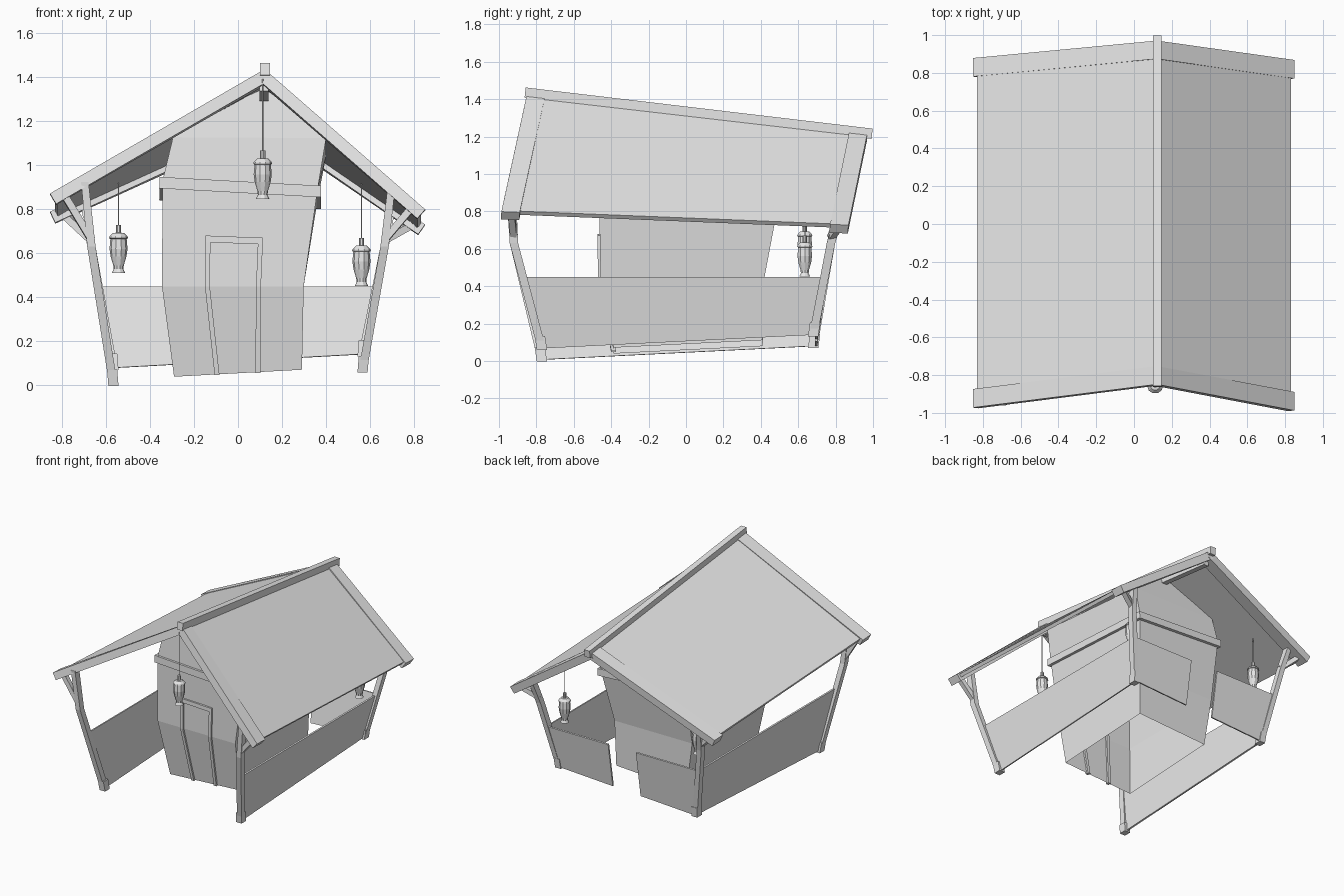
import bpy, bmesh, math
from mathutils import Vector as V

cube = bpy.data.objects.get("Cube")
if cube:
    bpy.data.objects.remove(cube, do_unlink=True)

grey = bpy.data.materials.new("plain grey")
grey.use_nodes = True
grey.diffuse_color = (0.8, 0.8, 0.8, 1)
grey.node_tree.nodes["Principled BSDF"].inputs["Base Color"].default_value = (0.8, 0.8, 0.8, 1)


def finish(name, bm):
    bmesh.ops.recalc_face_normals(bm, faces=bm.faces[:])
    mesh = bpy.data.meshes.new(name)
    bm.to_mesh(mesh)
    bm.free()
    mesh.materials.append(grey)
    obj = bpy.data.objects.new(name, mesh)
    bpy.context.collection.objects.link(obj)
    return obj


def loft(name, rings, caps=True):
    """Skin a stack of closed rings."""
    bm = bmesh.new()
    rows = [[bm.verts.new(p) for p in ring] for ring in rings]
    n = len(rows[0])
    for a, b in zip(rows, rows[1:]):
        for i in range(n):
            j = (i + 1) % n
            bm.faces.new((a[i], a[j], b[j], b[i]))
    if caps:
        bm.faces.new(rows[0])
        bm.faces.new(rows[-1])
    return finish(name, bm)


def box_ring(c, w, d):
    """Level rectangle around a point."""
    return [V(c) + V((sx * w / 2, sy * d / 2, 0))
            for sx, sy in ((-1, -1), (1, -1), (1, 1), (-1, 1))]


def bar(name, p, q, w, h):
    """Straight rectangular beam from p to q."""
    p, q = V(p), V(q)
    axis = (q - p).normalized()
    side = axis.cross(V((0, 0, 1))).normalized()
    up = side.cross(axis)
    offs = [side * (a * w / 2) + up * (b * h / 2)
            for a, b in ((-1, -1), (1, -1), (1, 1), (-1, 1))]
    return loft(name, [[p + o for o in offs], [q + o for o in offs]])


def slab(name, quad, thick, raised=0.0):
    """Board below a four-cornered surface."""
    quad = [V(p) for p in quad]
    n = (quad[2] - quad[0]).cross(quad[3] - quad[1]).normalized()
    if n.z < 0:
        n = -n
    return loft(name, [[p + n * raised for p in quad],
                       [p + n * (raised - thick) for p in quad]])


# Roof surface: ridge and eave lines, front to back, for each side
RIDGE = (V((0.12, -0.85, 1.425)), V((0.12, 0.97, 1.215)))
EAVES = {-1: (V((-0.83, -0.97, 0.875)), V((-0.83, 0.88, 0.785))),
         1: (V((0.83, -0.985, 0.805)), V((0.83, 0.87, 0.73)))}


def roof(side, t, s):
    e = EAVES[side]
    return RIDGE[0].lerp(e[0], t).lerp(RIDGE[1].lerp(e[1], t), s)


def roof_z(x, y):
    side = -1 if x < RIDGE[0].x else 1
    t = (x - RIDGE[0].x) / (EAVES[side][0].x - RIDGE[0].x)
    a, b = roof(side, t, 0), roof(side, t, 1)
    return a.lerp(b, (y - a.y) / (b.y - a.y)).z


def ground(x, y):
    return 0.072 + 0.055 * x + 0.05 * y


for side, label in ((-1, "right"), (1, "left")):
    slab(label + "_roof_panel", [roof(side, t, s) for t, s in
         ((0, 0.01), (1, 0.01), (1, 0.99), (0, 0.99))], 0.025)
    for end, s0, s1 in (("front", 0, 0.053), ("back", 0.947, 1)):
        slab(f"{label}_{end}_bargeboard", [roof(side, t, s) for t, s in
             ((0, s0), (1.02, s0), (1.02, s1), (0, s1))], 0.055, 0.008)

# Ridge cap and the beam under it
bar("ridge_cap", (0.122, -0.86, 1.435), (0.122, 0.995, 1.215), 0.045, 0.055)
bar("ridge_beam", (0.118, -0.82, 1.365), (0.118, 0.92, 1.165), 0.04, 0.06)

# Corner posts with feet and outward braces
POST_Y = {"front": (-0.77, -0.92, -0.935), "back": (0.68, 0.775, 0.825)}
for side, label in ((-1, "right"), (1, "left")):
    for end, (y0, y1, y2) in POST_Y.items():
        x0, x1, x2 = (side * v for v in (0.565, 0.665, 0.695))
        z0 = ground(x0, y0)
        top = roof_z(x2, y2) - 0.03
        loft(f"{label}_{end}_post", [
            box_ring((x0, y0, z0), 0.038, 0.045),
            box_ring((x1, y1, 0.63), 0.038, 0.045),
            box_ring((x2, y2, top), 0.034, 0.05)])
        xf, yf = x0 + side * 0.006, y0 * 1.015
        loft(f"{label}_{end}_foot", [
            box_ring((x0, y0, z0 - 0.005), 0.046, 0.055),
            box_ring((xf, yf, z0 + 0.07), 0.046, 0.055)])
        xb = side * 0.79
        bar(f"{label}_{end}_brace", (x1, y1, 0.66),
            (xb, y2, roof_z(xb, y2) - 0.03), 0.035, 0.032)
    # Side fence leaning out with the posts
    quad = []
    for y, high in ((-0.78, 0), (0.69, 0), (0.745, 1), (-0.875, 1)):
        x = side * (0.62 if high else 0.56)
        quad.append((x, y, 0.45 if high else ground(x, y) + 0.005))
    slab(label + "_fence", quad, 0.012)
    # Half of the back fence, leaving a gap in the middle
    quad = []
    for x, high in ((0.115, 0), (0.56, 0), (0.62, 1), (0.115, 1)):
        y = 0.745 if high else 0.69
        quad.append((side * x, y, 0.45 if high else ground(side * x, y) + 0.005))
    slab(label + "_back_fence", quad, 0.012)

# House walls: open shell bulging towards the roof
LEVELS = [(-0.29, 0.29, -0.388, 0.41), (-0.345, 0.298, -0.457, 0.42),
          (-0.342, 0.362, -0.465, 0.495), (-0.295, 0.40, -0.455, 0.49)]
bm = bmesh.new()
rows = []
for i, (xa, xb, ya, yb) in enumerate(LEVELS):
    row = []
    for x, y in ((xa, ya), (xb, ya), (xb, yb), (xa, yb)):
        z = (ground(x, y) + 0.003, 0.45, 0.89 - 0.05 * y - 0.05 * x,
             roof_z(x, y) - 0.02)[i]
        row.append(bm.verts.new((x, y, z)))
    rows.append(row)
for a, b in zip(rows, rows[1:]):
    for i in range(4):
        j = (i + 1) % 4
        bm.faces.new((a[i], a[j], b[j], b[i]))
for i, j, y in ((0, 1, -0.425), (2, 3, 0.455)):
    apex = bm.verts.new((0.12, y, roof_z(0.12, y) - 0.02))
    bm.faces.new((rows[-1][i], rows[-1][j], apex))
finish("house_walls", bm)

# Trim band around the walls
xa, xb, ya, yb = LEVELS[2]
corners = [V((x, y, 0.875 - 0.055 * (x + y))) for x, y in
           ((xa, ya), (xb, ya), (xb, yb), (xa, yb))]
for i, name in enumerate(("front", "left", "back", "right")):
    p, q = corners[i], corners[(i + 1) % 4]
    grow = (q - p).normalized() * 0.014
    bar(name + "_wall_band", p - grow, q + grow, 0.03, 0.052)

# Door frame following the bent front wall
for name, xs in (("right", (-0.095, -0.139, -0.136)), ("left", (0.09, 0.093, 0.102))):
    loft(name + "_door_jamb", [box_ring((x, y, z), 0.022, 0.026) for x, y, z in
         zip(xs, (-0.388, -0.457, -0.461), (ground(xs[0], -0.39), 0.45, 0.66))])
bar("door_lintel", (-0.147, -0.461, 0.665), (0.113, -0.461, 0.655), 0.026, 0.03)

# Hanging lanterns
PROFILE = [(0.03, 0), (0.022, 0.018), (0.024, 0.035), (0.036, 0.075), (0.041, 0.11),
           (0.037, 0.155), (0.043, 0.158), (0.041, 0.166), (0.025, 0.182),
           (0.012, 0.183), (0.012, 0.218)]


def lantern(name, x, y, z, top):
    def circle(r, h, n):
        return [(x + r * math.cos(math.tau * i / n),
                 y + r * math.sin(math.tau * i / n), h) for i in range(n)]
    loft(name, [circle(r, z + h, 10) for r, h in PROFILE])
    loft(name + "_cord", [circle(0.003, z + 0.21, 6), circle(0.003, top, 6)])


lantern("front_lantern", 0.112, -0.855, 0.847, 1.39)
lantern("right_lantern", -0.542, 0.635, 0.51, roof_z(-0.542, 0.635) - 0.01)
lantern("left_lantern", 0.56, 0.635, 0.452, roof_z(0.56, 0.635) - 0.01)
